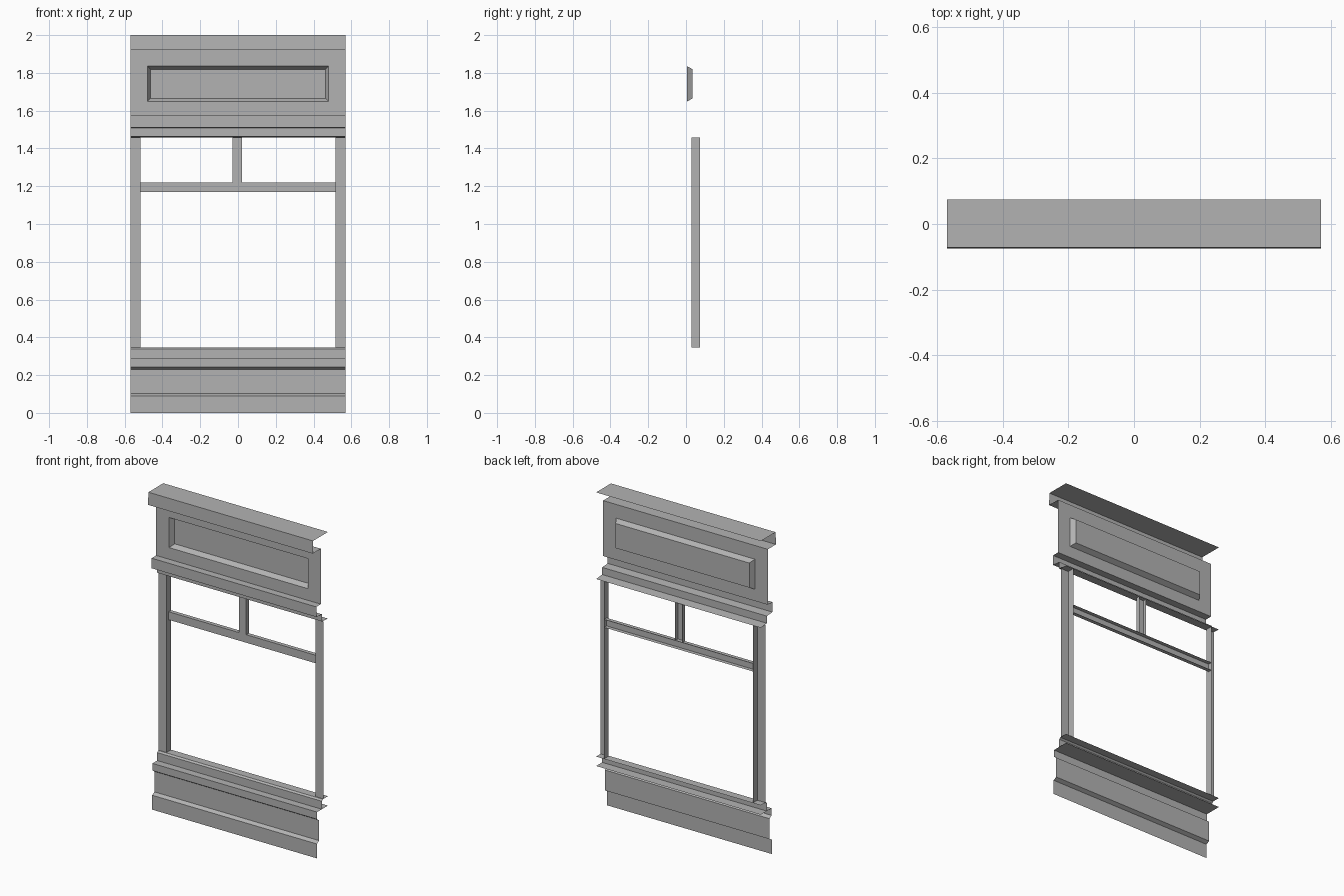
import bpy

if "Cube" in bpy.data.objects:
    bpy.data.objects.remove(bpy.data.objects["Cube"])

GREY = (0.45, 0.45, 0.45, 1.0)
mat = bpy.data.materials.new("facade_grey")
mat.use_nodes = True
mat.diffuse_color = GREY
mat.node_tree.nodes["Principled BSDF"].inputs["Base Color"].default_value = GREY

W = 0.57        # half width of the bay
BACK = 0.075    # rear plane
JAMB_IN = 0.515  # inner edge of the jambs
SILL_Z, HEAD_Z = 0.347, 1.458


def add_mesh(name, verts, faces):
    mesh = bpy.data.meshes.new(name)
    mesh.from_pydata(verts, [], faces)
    mesh.materials.append(mat)
    mesh.update()
    obj = bpy.data.objects.new(name, mesh)
    bpy.context.collection.objects.link(obj)
    return obj


def sweep(name, path, start, end, axis="x"):
    """Open sheet: (y, z) path swept along x, or (x, y) path swept along z."""
    verts = []
    for a, b in path:
        for t in (start, end):
            verts.append((t, a, b) if axis == "x" else (a, b, t))
    faces = [(2 * i, 2 * i + 2, 2 * i + 3, 2 * i + 1) for i in range(len(path) - 1)]
    return add_mesh(name, verts, faces)


def recessed_panel(name, rings):
    """Nested rectangles (half width, bottom, top, y), bridged and capped."""
    verts, faces = [], []
    for hw, low, high, y in rings:
        verts += [(-hw, y, low), (hw, y, low), (hw, y, high), (-hw, y, high)]
    for r in range(len(rings) - 1):
        o = 4 * r
        for k in range(4):
            n = (k + 1) % 4
            faces.append((o + k, o + n, o + 4 + n, o + 4 + k))
    last = 4 * (len(rings) - 1)
    faces.append(tuple(range(last, last + 4)))
    return add_mesh(name, verts, faces)


# Cornice: top sheet, fascia and soffit
sweep("cornice", [(BACK, 2.0), (-0.072, 2.0), (-0.075, 1.922), (0.005, 1.922)], -W, W)

# Frieze with its sunk panel
recessed_panel("frieze_panel", [
    (W, 1.575, 1.922, 0.005),
    (0.48, 1.648, 1.836, 0.005),
    (0.463, 1.665, 1.819, 0.035),
])

# Moulding over the window and the window head
sweep("head_moulding", [(0.005, 1.575), (-0.04, 1.575), (-0.04, 1.512), (0.015, 1.508),
                        (0.015, 1.463), (BACK, HEAD_Z)], -W, W)

# Jambs: front strip and inner return
sweep("right_jamb", [(-W, 0.03), (-JAMB_IN, 0.03), (-JAMB_IN, BACK)], SILL_Z, HEAD_Z, "z")
sweep("left_jamb", [(JAMB_IN, BACK), (JAMB_IN, 0.03), (W, 0.03)], SILL_Z, HEAD_Z, "z")

# Transom and mullion: channels open to the rear
sweep("transom", [(BACK, 1.22), (0.05, 1.22), (0.05, 1.17), (BACK, 1.17)], -JAMB_IN, JAMB_IN)
sweep("mullion", [(-0.028, BACK), (-0.028, 0.05), (0.022, 0.05), (0.022, BACK)],
      1.22, HEAD_Z, "z")

# Sill: upper ledge over a deeper lower ledge
sweep("upper_sill", [(BACK, SILL_Z), (0.025, SILL_Z), (0.015, 0.338), (0.015, 0.288)], -W, W)
sweep("lower_sill", [(BACK, 0.288), (-0.032, 0.288), (-0.032, 0.243), (-0.012, 0.23)], -W, W)

# Apron and plinth below the sill
sweep("apron", [(-0.012, 0.23), (-0.012, 0.102), (-0.035, 0.09), (-0.035, 0.0)], -W, W)
